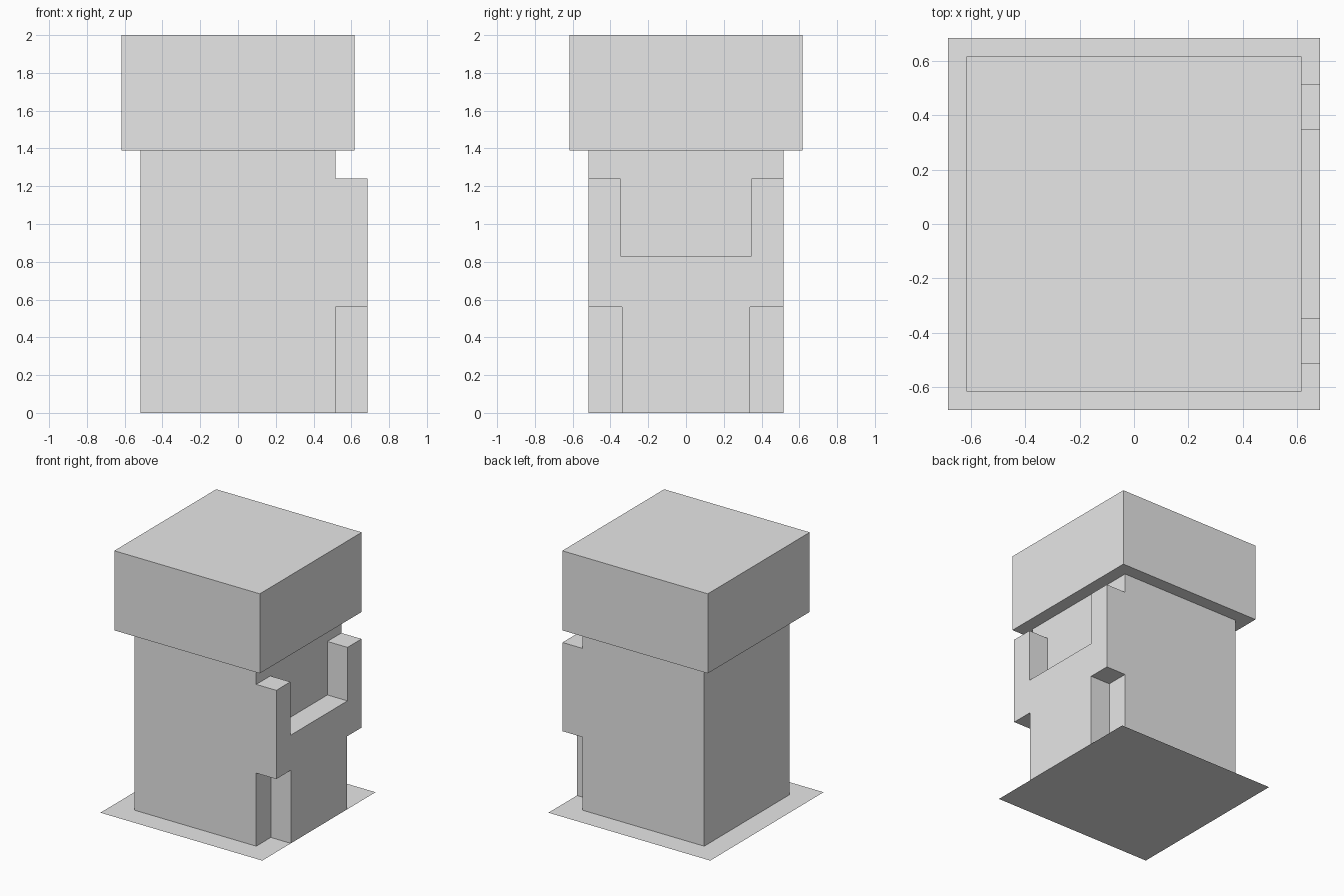
import bpy
import bmesh

# Remove the default cube only
cube = bpy.data.objects.get("Cube")
if cube:
    bpy.data.objects.remove(cube, do_unlink=True)

GREY = (0.8, 0.8, 0.8, 1)
grey = bpy.data.materials.new("plain grey")
grey.use_nodes = True
grey.diffuse_color = GREY
grey.node_tree.nodes["Principled BSDF"].inputs["Base Color"].default_value = GREY

BODY = 0.516      # half width of the body
HEAD = 0.617      # half width of the head
BASE = 0.686      # half width of the ground sheet, and front of the relief
NECK = 1.39       # height where the head starts


def add_object(name, bm):
    bmesh.ops.recalc_face_normals(bm, faces=bm.faces)
    mesh = bpy.data.meshes.new(name)
    bm.to_mesh(mesh)
    bm.free()
    mesh.materials.append(grey)
    obj = bpy.data.objects.new(name, mesh)
    bpy.context.collection.objects.link(obj)
    return obj


def square_block(name, half, bottom, top):
    bm = bmesh.new()
    bmesh.ops.create_cube(bm, size=1)
    bmesh.ops.scale(bm, vec=(2 * half, 2 * half, top - bottom), verts=bm.verts)
    bmesh.ops.translate(bm, vec=(0, 0, (bottom + top) / 2), verts=bm.verts)
    return add_object(name, bm)


# Body and overhanging head
square_block("body", BODY, 0, NECK)
square_block("head", HEAD, NECK, 2)

# Raised relief on the +x side: two upright arms, a broad middle, a narrow stem
half_outline = [(0.34, 0), (0.34, 0.56), (BODY, 0.56),
                (BODY, 1.24), (0.346, 1.24), (0.346, 0.83)]
outline = half_outline + [(-y, z) for y, z in reversed(half_outline)]
bm = bmesh.new()
face = bm.faces.new([bm.verts.new((BODY, y, z)) for y, z in outline])
extruded = bmesh.ops.extrude_face_region(bm, geom=[face], use_keep_orig=True)
moved = [v for v in extruded["geom"] if isinstance(v, bmesh.types.BMVert)]
bmesh.ops.translate(bm, vec=(BASE - BODY, 0, 0), verts=moved)
add_object("side_relief", bm)

# Flat sheet under everything
bm = bmesh.new()
bmesh.ops.create_grid(bm, x_segments=1, y_segments=1, size=BASE)
add_object("ground_sheet", bm)
